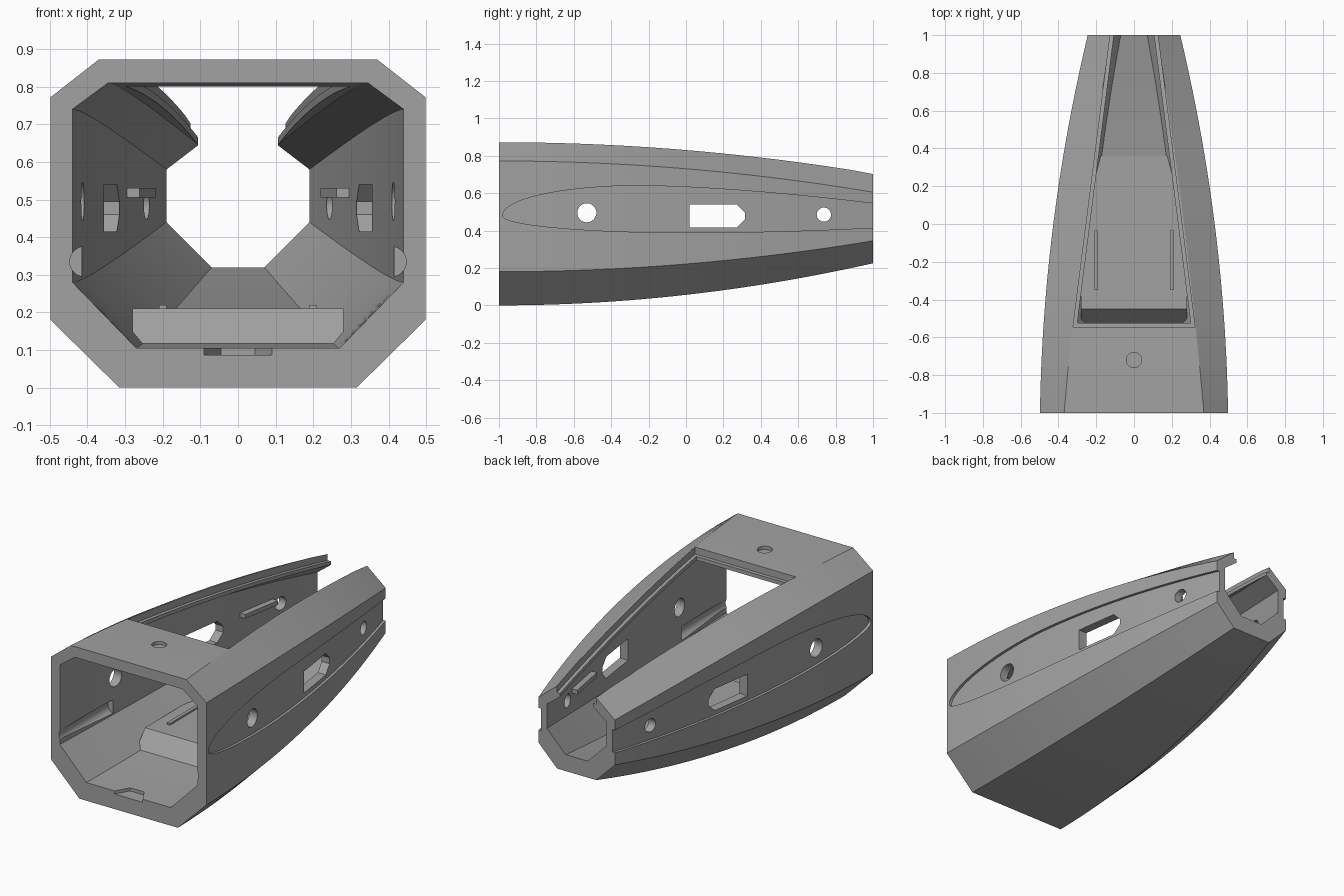
import bpy, bmesh, math

if "Cube" in bpy.data.objects:
    bpy.data.objects.remove(bpy.data.objects["Cube"])

grey = bpy.data.materials.new("plain grey")
grey.diffuse_color = (0.36, 0.36, 0.36, 1)
grey.use_nodes = True
grey.node_tree.nodes["Principled BSDF"].inputs["Base Color"].default_value = grey.diffuse_color


def make(name, verts, faces):
    mesh = bpy.data.meshes.new(name)
    bm = bmesh.new()
    vs = [bm.verts.new(v) for v in verts]
    for f in faces:
        bm.faces.new([vs[i] for i in f])
    bmesh.ops.recalc_face_normals(bm, faces=bm.faces)
    bm.to_mesh(mesh)
    bm.free()
    mesh.materials.append(grey)
    ob = bpy.data.objects.new(name, mesh)
    bpy.context.collection.objects.link(ob)
    return ob


def loft(name, ys, section):
    """Skin the (x, z) outlines returned by section(y)."""
    rings = [[(x, y, z) for x, z in section(y)] for y in ys]
    n, m = len(rings[0]), len(rings)
    faces = [[r * n + i, r * n + (i + 1) % n, (r + 1) * n + (i + 1) % n, (r + 1) * n + i]
             for r in range(m - 1) for i in range(n)]
    faces += [list(range(n)), list(range((m - 1) * n, m * n))]
    return make(name, [v for r in rings for v in r], faces)


def prism(name, outline, a, b, place):
    """Extrude a 2D outline between a and b; place(u, v, w) gives the 3D point."""
    n = len(outline)
    verts = [place(u, v, w) for w in (a, b) for u, v in outline]
    faces = [[i, (i + 1) % n, n + (i + 1) % n, n + i] for i in range(n)]
    return make(name, verts, faces + [list(range(n)), list(range(n, 2 * n))])


def circle(u, v, r, n=32):
    return [(u + r * math.cos(2 * math.pi * i / n), v + r * math.sin(2 * math.pi * i / n))
            for i in range(n)]


def steps(a, b, n):
    return [a + (b - a) * i / n for i in range(n + 1)]


def ease(a, b, y, lin=0.0):
    t = (y + 1) / 2
    return a + (b - a) * (lin * t + (1 - lin) * t * t)


def octagon(side, top_x, top_z, side_hi, side_lo, bot_x, bot_z):
    half = [(bot_x, bot_z), (side, side_lo), (side, side_hi), (top_x, top_z)]
    return half + [(-x, z) for x, z in reversed(half)]


# Outer and inner octagonal skins, tapering towards the back
def outer_w(y):
    return ease(0.498, 0.245, y, 0.12)


def top_z(y):
    return ease(0.872, 0.705, y)


def inner_w(y):
    return ease(0.44, 0.19, y, 0.3)


def outer(y):
    return octagon(outer_w(y), ease(0.37, 0.122, y, 0.7), top_z(y), ease(0.772, 0.605, y),
                   ease(0.18, 0.345, y), ease(0.315, 0.125, y, 0.12), ease(0, 0.225, y))


def inner(y):
    return octagon(inner_w(y), ease(0.345, 0.105, y, 0.3), ease(0.81, 0.645, y),
                   ease(0.74, 0.58, y), ease(0.28, 0.44, y), ease(0.27, 0.07, y, 0.15),
                   ease(0.105, 0.32, y))


hull = loft("hull", steps(-1, 1, 32), outer)
cutters = [loft("cavity_cutter", steps(-1.02, 1.02, 34), inner)]


# Roof opening: wide upper step, narrower through slot
def open_x(y):
    return 0.322 + (0.126 - 0.322) * (y + 0.54) / 1.54


def upper_slot(y):
    x, z = open_x(y), top_z(y) - 0.04
    return [(-x, z), (x, z), (x, 1.2), (-x, 1.2)]


def lower_slot(y):
    x = open_x(y) - 0.02
    return [(-x, 0.6), (x, 0.6), (x, 1.2), (-x, 1.2)]


cutters.append(loft("roof_step_cutter", steps(-0.545, 1.03, 24), upper_slot))
cutters.append(loft("roof_slot_cutter", steps(-0.525, 1.04, 1), lower_slot))


# Shallow leaf-shaped recess on each side
def leaf_hi(y):
    if y < -0.25:
        return 0.481 + 0.159 * math.sqrt(max(0, 1 - ((y + 0.25) / 0.73) ** 2))
    return 0.64 - 0.095 * ((y + 0.25) / 1.25) ** 1.6


def leaf_lo(y):
    if y < 0:
        return 0.479 - 0.09 * math.sqrt(max(0, 1 - (y / 0.98) ** 2))
    return 0.389 + 0.026 * y * y


leaf_ys = [-0.98 + 2.01 * (i / 40) ** 2 for i in range(41)]
window = [(0.02, 0.415), (0.27, 0.415), (0.315, 0.46), (0.315, 0.495), (0.27, 0.54), (0.02, 0.54)]
for s in (-1, 1):
    def leaf(y):
        x = outer_w(y) - 0.016
        return [(s * x, leaf_lo(y)), (s * 0.7, leaf_lo(y)), (s * 0.7, leaf_hi(y)), (s * x, leaf_hi(y))]

    def sideways(u, v, w):
        return (s * w, u, v)

    cutters.append(loft("side_recess_cutter", leaf_ys, leaf))
    # Side window, two round holes and the round groove inside the wall
    cutters.append(prism("window_cutter", window, 0.1, 0.8, sideways))
    cutters.append(prism("front_hole_cutter", circle(-0.53, 0.495, 0.051), 0.1, 0.8, sideways))
    cutters.append(prism("back_hole_cutter", circle(0.737, 0.485, 0.038), 0.1, 0.8, sideways))
    cutters.append(prism("groove_cutter", circle(s * 0.407, 0.335, 0.04), -1.05, -0.55,
                         lambda u, v, w: (u, w, v)))

# Shallow roof socket and hexagonal floor notch
cutters.append(prism("roof_socket_cutter", circle(0, -0.72, 0.04), 0.85, 0.95,
                     lambda u, v, w: (u, v, w)))
cutters.append(prism("floor_notch_cutter", circle(0, -1, 0.09, 6), 0.087, 0.2,
                     lambda u, v, w: (u, v, w)))

for c in cutters:
    mod = hull.modifiers.new(c.name, 'BOOLEAN')
    mod.operation = 'DIFFERENCE'
    mod.solver = 'EXACT'
    mod.object = c
bpy.context.view_layer.update()
cut = bpy.data.meshes.new_from_object(hull.evaluated_get(bpy.context.evaluated_depsgraph_get()))
hull.modifiers.clear()
hull.data = cut
for c in cutters:
    bpy.data.objects.remove(c)
cut.materials.clear()
cut.materials.append(grey)
cut.polygons.foreach_set("material_index", [0] * len(cut.polygons))


# Raised floor pad with a sloped front
def pad(y):
    top = 0.115 + 0.095 * min(1, (y + 0.53) / 0.08)
    x = 0.28 if y < -0.03 else 0.28 - 0.08 * (y + 0.03) / 0.43
    low = ease(0.105, 0.32, y) - 0.03
    bx = min(x - 0.02, ease(0.27, 0.07, y, 0.15))
    return [(-bx, low), (bx, low), (x, max(low + 0.02, min(top, 0.155)) - 0.002), (x, top),
            (-x, top), (-x, max(low + 0.02, min(top, 0.155)) - 0.002)]


loft("floor_pad", [-0.53, -0.45, -0.25, -0.03, 0.2, 0.36], pad)

# Thin ribs on the pad and ledges on the inner walls
for s in (-1, 1):
    loft("pad_rib", [-0.35, -0.035],
         lambda y: [(s * 0.19, 0.2), (s * 0.21, 0.2), (s * 0.21, 0.22), (s * 0.19, 0.22)])

    def ledge(y):
        a, b = s * (inner_w(y) - 0.034), s * (inner_w(y) + 0.015)
        return [(a, 0.505), (b, 0.505), (b, 0.53), (a, 0.53)]

    loft("wall_ledge", steps(0.44, 0.68, 4), ledge)

# Smooth along the curves, sharp at the corners
for ob in bpy.context.collection.objects:
    ob.select_set(True)
bpy.context.view_layer.objects.active = hull
bpy.ops.object.shade_smooth_by_angle(angle=math.radians(20))
